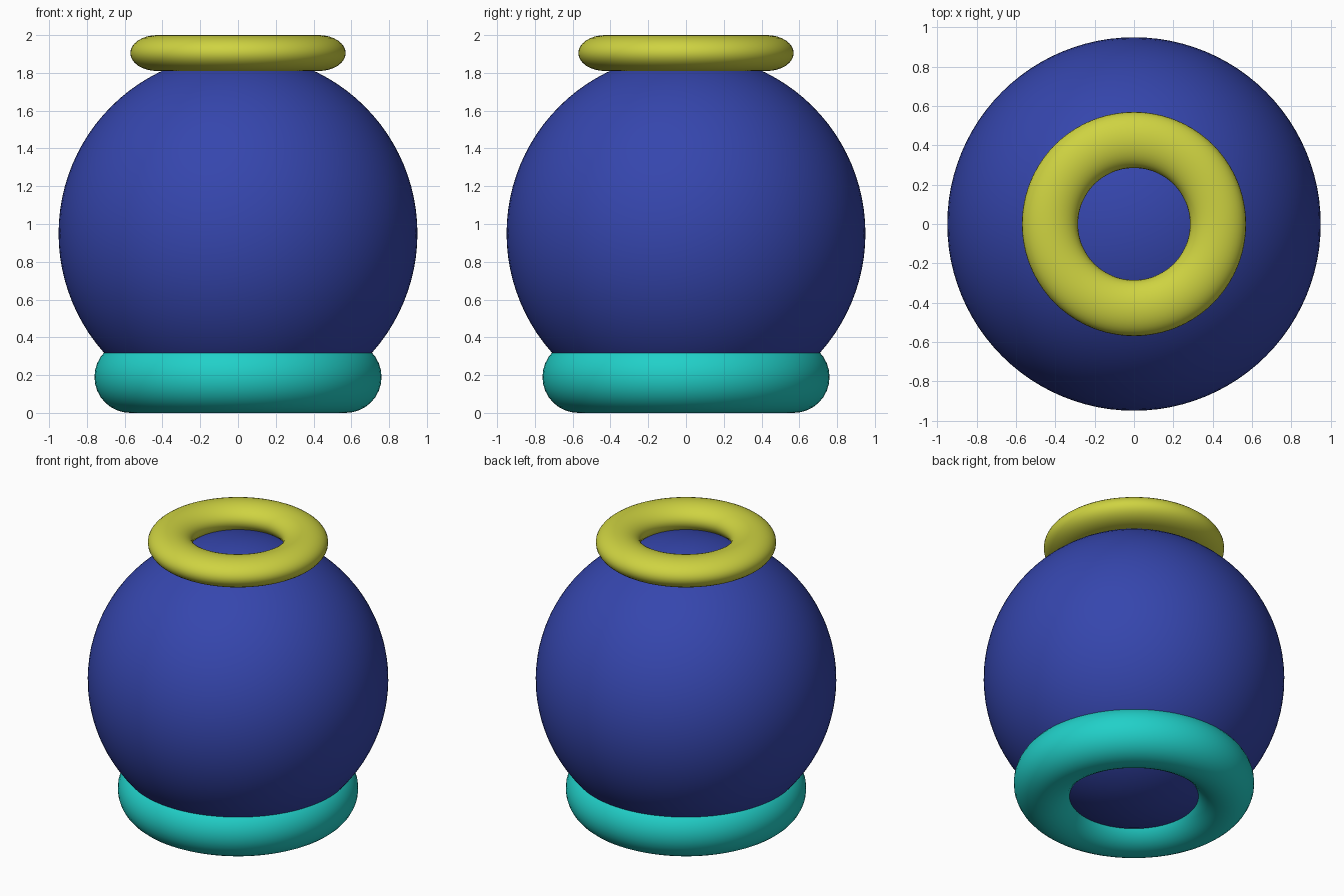
import bpy

if "Cube" in bpy.data.objects:
    bpy.data.objects.remove(bpy.data.objects["Cube"])


def finish(name, color):
    ob = bpy.context.object
    ob.name = name
    mat = bpy.data.materials.new(name + "_color")
    mat.diffuse_color = (*color, 1)
    mat.use_nodes = True
    mat.node_tree.nodes["Principled BSDF"].inputs["Base Color"].default_value = mat.diffuse_color
    ob.data.materials.append(mat)
    bpy.ops.object.shade_smooth()
    return ob


def ring(name, z, major, minor, flatten, color):
    bpy.ops.mesh.primitive_torus_add(
        location=(0, 0, z), major_radius=major, minor_radius=minor,
        major_segments=96, minor_segments=32)
    ob = finish(name, color)
    ob.scale.z = flatten
    return ob


# Round body
bpy.ops.mesh.primitive_uv_sphere_add(
    segments=96, ring_count=48, radius=0.95, location=(0, 0, 0.95))
finish("body", (0.036, 0.061, 0.42))

# Foot ring and flattened neck ring
ring("foot_ring", 0.19, 0.57, 0.19, 1.0, (0.015, 0.63, 0.58))
ring("neck_ring", 1.905, 0.4275, 0.1425, 2 / 3, (0.62, 0.65, 0.053))
